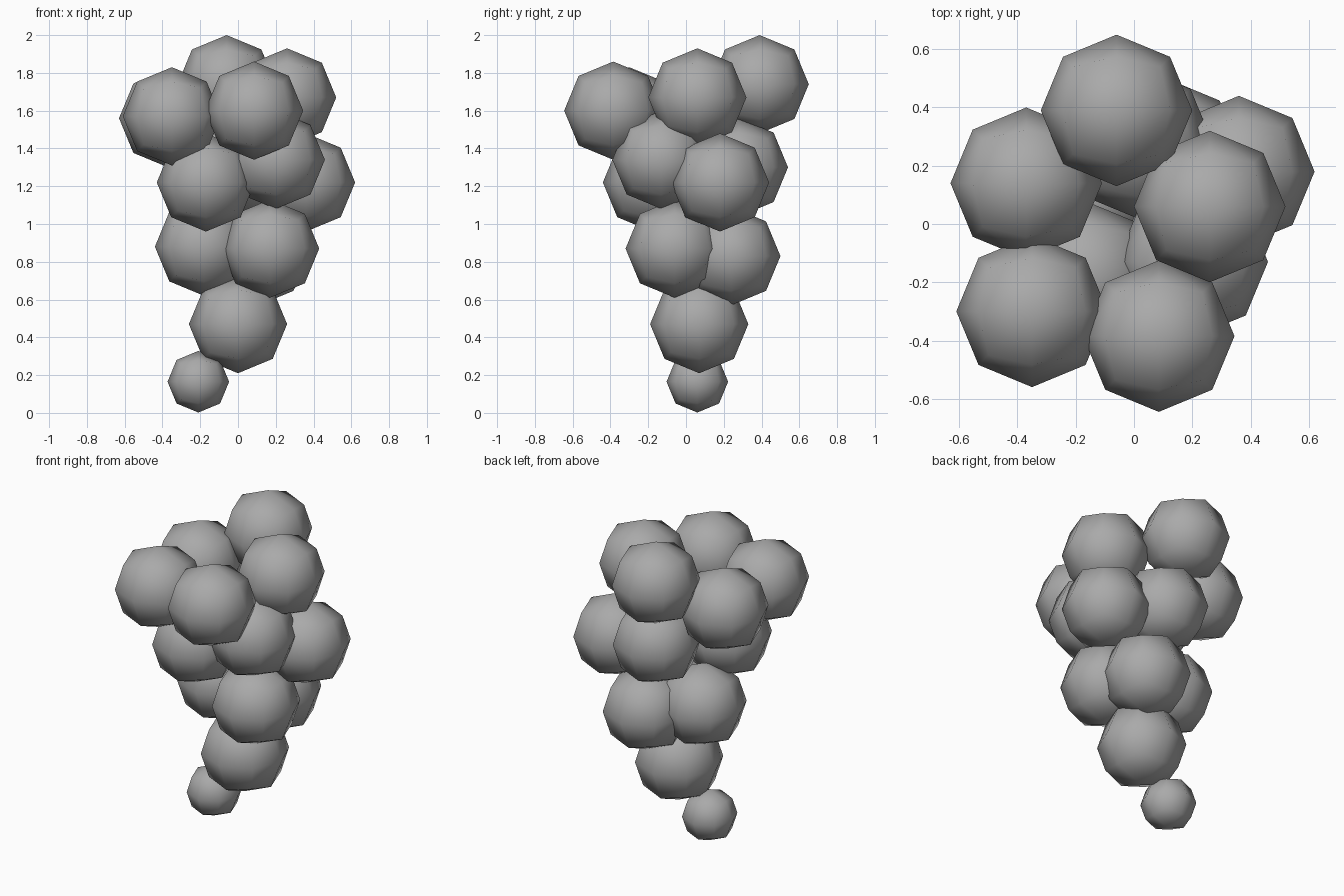
import bpy
import bmesh

default_cube = bpy.data.objects.get("Cube")
if default_cube:
    bpy.data.objects.remove(default_cube, do_unlink=True)

# One flat grey for the whole bunch
grey = bpy.data.materials.new("plain_grey")
grey.use_nodes = True
colour = (0.4, 0.4, 0.4, 1.0)
grey.diffuse_color = colour
grey.node_tree.nodes["Principled BSDF"].inputs["Base Color"].default_value = colour


def berry_mesh():
    """Low-poly ball: a cube split once per edge and pushed out to a unit sphere."""
    bm = bmesh.new()
    bmesh.ops.create_cube(bm, size=2)
    bmesh.ops.subdivide_edges(bm, edges=bm.edges[:], cuts=1, use_grid_fill=True)
    for v in bm.verts:
        v.co.normalize()
    for f in bm.faces:
        f.smooth = True
    mesh = bpy.data.meshes.new("berry")
    bm.to_mesh(mesh)
    bm.free()
    mesh.materials.append(grey)
    return mesh


ball = berry_mesh()


def add_berry(name, centre, radius=0.26):
    berry = bpy.data.objects.new(name, ball)
    berry.location = centre
    berry.scale = (radius, radius, radius)
    bpy.context.collection.objects.link(berry)


# Tip of the bunch
add_berry("tip_berry", (-0.21, 0.06, 0.165), 0.163)
add_berry("neck_berry", (0.0, 0.07, 0.47))

# Tiers of berries, from the lower tier up
tiers = {
    "lower_berry": [(0.17, -0.06, 0.87), (-0.18, 0.09, 0.88), (0.11, 0.24, 0.83)],
    "middle_berry": [(-0.17, -0.18, 1.22), (0.36, 0.18, 1.22),
                     (0.2, -0.13, 1.34), (0.01, 0.28, 1.3)],
    "upper_berry": [(-0.37, 0.14, 1.56), (-0.35, -0.3, 1.57),
                    (0.085, -0.385, 1.6), (0.26, 0.06, 1.67)],
    "top_berry": [(-0.06, 0.39, 1.74)],
}
for name, centres in tiers.items():
    for i, centre in enumerate(centres, 1):
        add_berry(f"{name}_{i}", centre)
